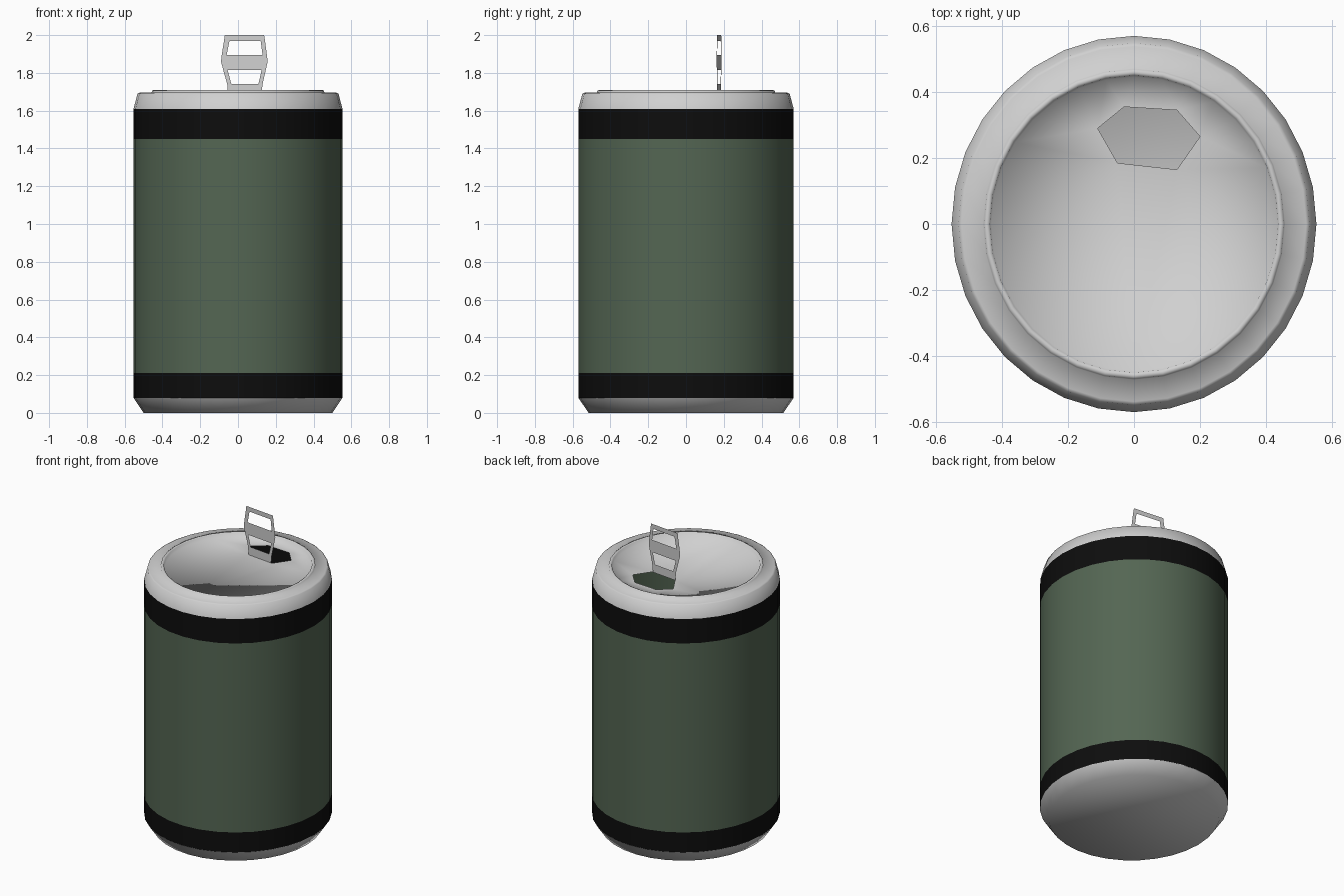
import bpy, bmesh, math

if "Cube" in bpy.data.objects:
    bpy.data.objects.remove(bpy.data.objects["Cube"])

SIDES = 32
YS = 1.031  # the can is slightly deeper than wide


def material(name, rgb):
    m = bpy.data.materials.new(name)
    m.diffuse_color = (*rgb, 1)
    m.use_nodes = True
    m.node_tree.nodes["Principled BSDF"].inputs["Base Color"].default_value = m.diffuse_color
    return m


silver = material("silver metal", (0.63, 0.63, 0.63))
green = material("label green", (0.088, 0.132, 0.086))
black = material("band black", (0.004, 0.004, 0.004))


def finish(bm, name, mats, smooth=True, colour=None):
    for f in bm.faces:
        f.smooth = smooth
        if colour:
            f.material_index = colour(f.calc_center_median().z)
    me = bpy.data.meshes.new(name)
    bm.to_mesh(me)
    bm.free()
    for m in mats:
        me.materials.append(m)
    ob = bpy.data.objects.new(name, me)
    bpy.context.collection.objects.link(ob)
    return ob


def lathe(profile):
    """Rings of vertices joined by quads; profile runs (radius, z)."""
    bm = bmesh.new()
    rings = []
    for r, z in profile:
        rings.append([bm.verts.new((r * math.cos(2 * math.pi * i / SIDES),
                                    r * YS * math.sin(2 * math.pi * i / SIDES), z))
                      for i in range(SIDES)])
    for a, b in zip(rings, rings[1:]):
        for i in range(SIDES):
            j = (i + 1) % SIDES
            bm.faces.new((a[i], a[j], b[j], b[i]))
    return bm, rings


# Can wall: black bands above and below the green label
bm, _ = lathe([(0.553, 0.08), (0.553, 0.21), (0.553, 1.45), (0.553, 1.61)])
finish(bm, "can_wall", [green, black],
       colour=lambda z: 0 if 0.21 < z < 1.45 else 1)

# Tapered base with flat underside
bm, rings = lathe([(0.50, 0.0), (0.553, 0.08)])
bm.faces.new(rings[0][::-1])
finish(bm, "can_base", [silver])

# Shoulder, raised rim bead and short inner wall
bm, rings = lathe([(0.553, 1.61), (0.532, 1.69), (0.522, 1.695), (0.458, 1.695),
                   (0.455, 1.706), (0.446, 1.71), (0.437, 1.706), (0.432, 1.685)])

# Lid with a six-sided drinking hole, joined to the inner wall
inner = rings[-1]
hole = [bm.verts.new((x, y, 1.685)) for x, y in
        [(-0.11, 0.29), (-0.03, 0.355), (0.13, 0.345),
         (0.20, 0.265), (0.13, 0.165), (-0.05, 0.185)]]
edges = [bm.edges.new((hole[i], hole[(i + 1) % 6])) for i in range(6)]
edges += [bm.edges.get((inner[i], inner[(i + 1) % SIDES])) for i in range(SIDES)]
bmesh.ops.triangle_fill(bm, use_beauty=True, edges=edges, normal=(0, 0, 1))
for f in bm.faces:
    if all(abs(v.co.z - 1.685) < 1e-4 for v in f.verts):
        f.normal_update()
        if f.normal.z < 0:
            f.normal_flip()
finish(bm, "can_top", [silver])

# Upright pull tab: thin plate with two openings, given as rows (left, right, z)
bm = bmesh.new()


def tab_vert(x, z):
    return bm.verts.new((x, 0.179 - 0.108 * x, z))


def strip(rows):
    pts = [(tab_vert(l, z), tab_vert(r, z)) for l, r, z in rows]
    for (a, b), (c, d) in zip(pts, pts[1:]):
        bm.faces.new((a, b, d, c))


# side bars
strip([(-0.053, -0.033, 1.685), (-0.057, -0.035, 1.74), (-0.078, -0.055, 1.815),
       (-0.09, -0.06, 1.86), (-0.086, -0.06, 1.895), (-0.074, -0.045, 1.97),
       (-0.07, -0.043, 2.0)])
strip([(0.106, 0.124, 1.685), (0.108, 0.13, 1.74), (0.125, 0.147, 1.815),
       (0.13, 0.157, 1.86), (0.13, 0.153, 1.895), (0.12, 0.143, 1.97),
       (0.118, 0.138, 2.0)])
# cross bars
strip([(-0.033, 0.106, 1.685), (-0.035, 0.108, 1.74)])
strip([(-0.055, 0.125, 1.815), (-0.06, 0.13, 1.86), (-0.06, 0.13, 1.895)])
strip([(-0.045, 0.12, 1.97), (-0.043, 0.118, 2.0)])
bmesh.ops.remove_doubles(bm, verts=bm.verts, dist=0.0005)
finish(bm, "pull_tab", [silver], smooth=False)
